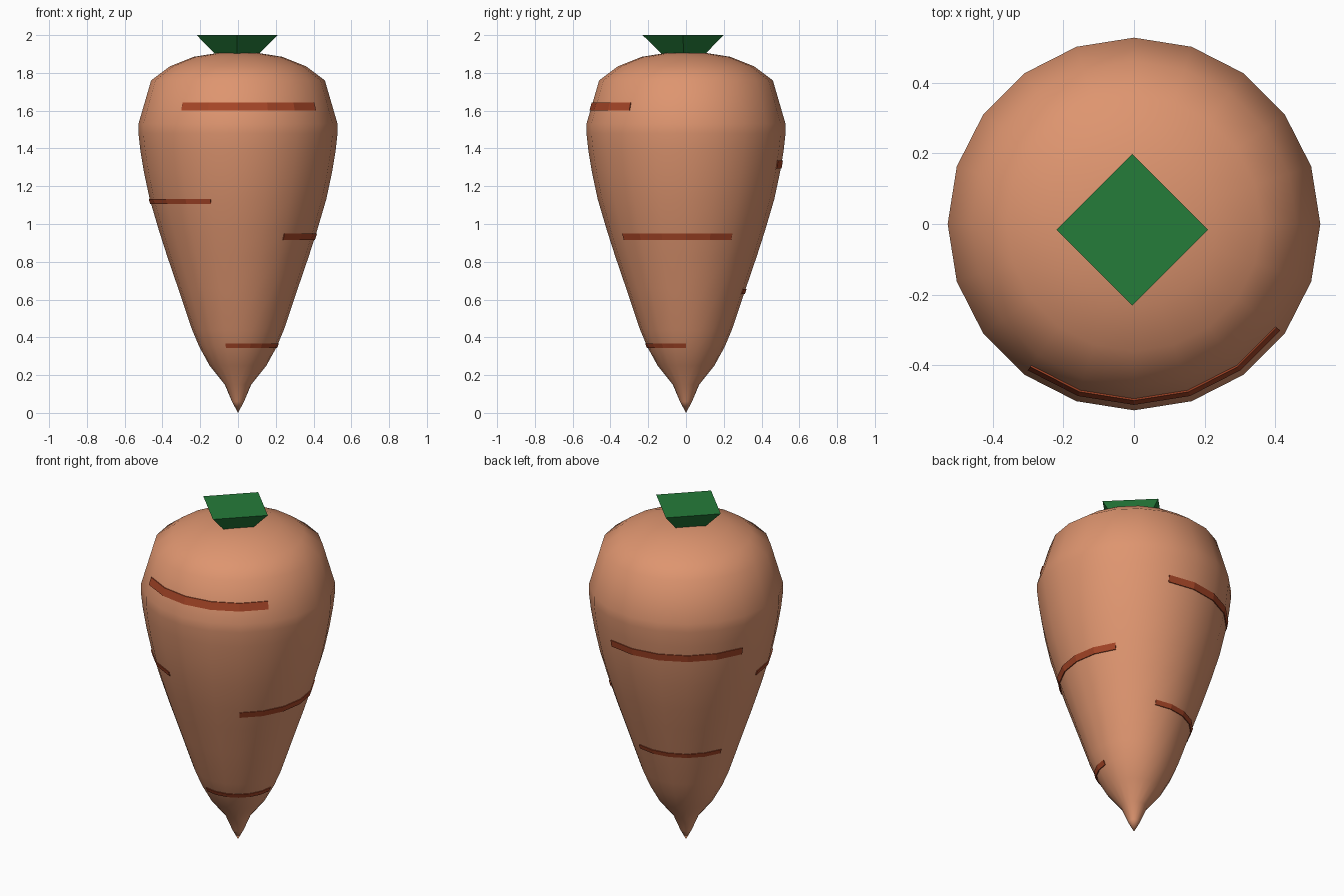
import bpy, bmesh
from math import cos, sin, radians

if "Cube" in bpy.data.objects:
    bpy.data.objects.remove(bpy.data.objects["Cube"])

SIDES = 20
STEP = 360 / SIDES

# Body profile: (radius, height) from tip to crown
PROFILE = [(0.0, 0.0), (0.032, 0.06), (0.07, 0.15), (0.15, 0.25), (0.205, 0.35),
           (0.243, 0.44), (0.317, 0.66), (0.375, 0.83), (0.42, 0.97), (0.467, 1.13),
           (0.497, 1.27), (0.517, 1.39), (0.527, 1.48), (0.527, 1.53), (0.46, 1.76),
           (0.36, 1.835), (0.235, 1.885), (0.11, 1.905), (0.0, 1.908)]


def material(name, color):
    m = bpy.data.materials.new(name)
    m.diffuse_color = (*color, 1)
    m.use_nodes = True
    m.node_tree.nodes["Principled BSDF"].inputs["Base Color"].default_value = m.diffuse_color
    return m


def make_object(name, bm, mat, smooth=False):
    bmesh.ops.recalc_face_normals(bm, faces=bm.faces)
    for f in bm.faces:
        f.smooth = smooth
    me = bpy.data.meshes.new(name)
    bm.to_mesh(me)
    bm.free()
    me.materials.append(mat)
    ob = bpy.data.objects.new(name, me)
    bpy.context.collection.objects.link(ob)
    return ob


def radius_at(z):
    for (r0, z0), (r1, z1) in zip(PROFILE, PROFILE[1:]):
        if z0 <= z <= z1:
            return r0 + (r1 - r0) * (z - z0) / (z1 - z0)
    return 0


def polar(r, deg, z):
    return (r * cos(radians(deg)), r * sin(radians(deg)), z)


orange = material("orange", (0.73, 0.30, 0.16))
rust = material("rust", (0.38, 0.06, 0.02))
green = material("green", (0.018, 0.2, 0.042))

# Root body: profile spun around z
bm = bmesh.new()
rings = []
for r, z in PROFILE:
    if r == 0:
        rings.append([bm.verts.new((0, 0, z))] * SIDES)
    else:
        rings.append([bm.verts.new(polar(r, i * STEP, z)) for i in range(SIDES)])
for a, b in zip(rings, rings[1:]):
    for i in range(SIDES):
        j = (i + 1) % SIDES
        quad = list(dict.fromkeys([a[i], a[j], b[j], b[i]]))
        bm.faces.new(quad)
make_object("root_body", bm, orange, smooth=True)


# Groove stripes: thin bands hugging the body, following its sides
def stripe(name, start, segments, z0, z1):
    bm = bmesh.new()
    loops = []
    for i in range(segments + 1):
        d = start + i * STEP
        loops.append([bm.verts.new(polar(radius_at(z) + off, d, z))
                      for off, z in ((-0.01, z0), (0.005, z0), (0.005, z1), (-0.01, z1))])
    for a, b in zip(loops, loops[1:]):
        for k in range(4):
            n = (k + 1) % 4
            bm.faces.new((a[k], b[k], b[n], a[n]))
    bm.faces.new(loops[0])
    bm.faces.new(loops[-1])
    make_object(name, bm, rust)


stripe("stripe_front_top", -126, 5, 1.60, 1.643)
stripe("stripe_back_top", 72, 5, 1.295, 1.335)
stripe("stripe_left", -180, 4, 1.105, 1.132)
stripe("stripe_right", -54, 5, 0.915, 0.95)
stripe("stripe_back_low", 72, 5, 0.63, 0.656)
stripe("stripe_front_low", -108, 6, 0.343, 0.368)

# Leaf stub: four-sided flaring block
bm = bmesh.new()
low = [bm.verts.new((x - 0.005, y - 0.012, z)) for x, y, z in
       (polar(0.09, k * 90, 1.875) for k in range(4))]
top = [bm.verts.new((x - 0.005, y - 0.016, z)) for x, y, z in
       (polar(0.214, k * 90, 2.0) for k in range(4))]
for k in range(4):
    n = (k + 1) % 4
    bm.faces.new((low[k], low[n], top[n], top[k]))
bm.faces.new(low)
bm.faces.new(top)
make_object("leaf_stub", bm, green)
